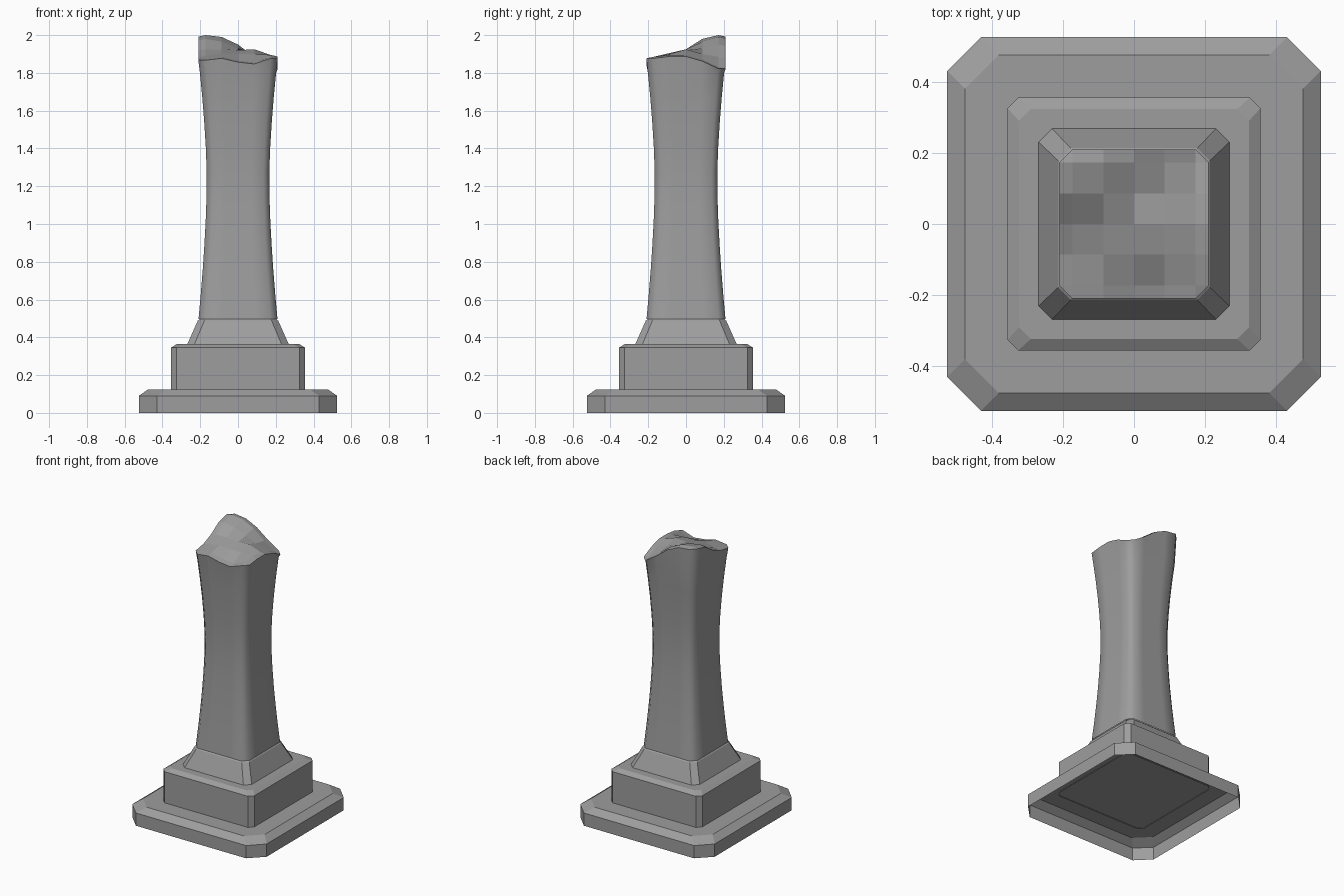
import bpy, bmesh, math

cube = bpy.data.objects.get("Cube")
if cube:
    bpy.data.objects.remove(cube, do_unlink=True)

stone = bpy.data.materials.new("grey_stone")
stone.use_nodes = True
GREY = (0.34, 0.34, 0.34, 1)
stone.diffuse_color = GREY
stone.node_tree.nodes["Principled BSDF"].inputs["Base Color"].default_value = GREY


def turn(x, y, k):
    """Rotate a point by k quarter turns."""
    for _ in range(k):
        x, y = -y, x
    return x, y


def ring(bm, half, corner, z, steps=(-1, 1)):
    """A square loop with cut corners, starting on the front side."""
    return [bm.verts.new((*turn(t * corner, -half, k), z))
            for k in range(4) for t in steps]


def bridge(bm, low, high):
    n = len(low)
    return [bm.faces.new((low[i], low[(i + 1) % n], high[(i + 1) % n], high[i]))
            for i in range(n)]


def finish(bm, name):
    bmesh.ops.recalc_face_normals(bm, faces=bm.faces)
    mesh = bpy.data.meshes.new(name)
    bm.to_mesh(mesh)
    bm.free()
    mesh.materials.append(stone)
    obj = bpy.data.objects.new(name, mesh)
    bpy.context.collection.objects.link(obj)
    return obj


def stepped_block(name, profile):
    """Stack cut-corner loops (half width, corner start, height); open below."""
    bm = bmesh.new()
    loops = [ring(bm, *p) for p in profile]
    for low, high in zip(loops, loops[1:]):
        bridge(bm, low, high)
    bm.faces.new(loops[-1])
    finish(bm, name)


# Pedestal tiers
stepped_block("base_slab", [(0.525, 0.43, 0), (0.525, 0.43, 0.09), (0.475, 0.38, 0.125)])
stepped_block("plinth", [(0.355, 0.325, 0.12), (0.355, 0.325, 0.345), (0.323, 0.29, 0.365)])
stepped_block("sloped_foot", [(0.27, 0.232, 0.36), (0.213, 0.178, 0.488), (0.2, 0.165, 0.5)])

# Broken top heights: rows run front to back, columns run -x to +x
BREAK = [
    (1.875, 1.885, 1.865, 1.855, 1.885),
    (1.89, 1.905, 1.90, 1.90, 1.895),
    (1.925, 1.925, 1.92, 1.925, 1.895),
    (1.98, 1.965, 1.93, 1.90, 1.87),
    (2.00, 1.99, 1.95, 1.885, 1.83),
]
RATIO = 0.82
STEPS = (-1, -0.5, 0, 0.5, 1)
FOOT, WAIST, TOP = 0.497, 1.23, 1.8


def shaft_half(z):
    span = WAIST - FOOT if z < WAIST else 1.87 - WAIST
    return 0.165 + 0.044 * min(1, abs(z - WAIST) / span) ** 1.6


# Waisted shaft
bm = bmesh.new()
loops = []
for i in range(11):
    z = FOOT + (TOP - FOOT) * i / 10
    loops.append(ring(bm, shaft_half(z), shaft_half(z) * RATIO, z, STEPS))
rim = ring(bm, 0.21, 0.21 * RATIO, TOP, STEPS)
loops.append(rim)
sides = []
for low, high in zip(loops, loops[1:]):
    sides += bridge(bm, low, high)

# Broken cap: inner grid joined to the uneven rim
cell = 0.21 * RATIO / 2
grid = {(u, v): bm.verts.new((u * cell, v * cell, BREAK[v + 2][u + 2]))
        for u in range(-2, 3) for v in range(-2, 3)}
for u in range(-2, 2):
    for v in range(-2, 2):
        bm.faces.new((grid[u, v], grid[u + 1, v], grid[u + 1, v + 1], grid[u, v + 1]))
for k in range(4):
    edge = [grid[turn(u, -2, k)] for u in range(-2, 3)]
    outer = rim[k * 5:k * 5 + 5]
    for a, b in zip(outer, edge):
        a.co.z = b.co.z - 0.008
    for i in range(4):
        bm.faces.new((outer[i], outer[i + 1], edge[i + 1], edge[i]))
    bm.faces.new((outer[4], rim[(k * 5 + 5) % 20], edge[4]))

# Smooth sides with crisp corner edges, flat chipped top
for f in sides:
    f.smooth = True
for e in bm.edges:
    if len(e.link_faces) == 2 and e.calc_face_angle(0) > math.radians(25):
        e.smooth = False
finish(bm, "broken_shaft")
